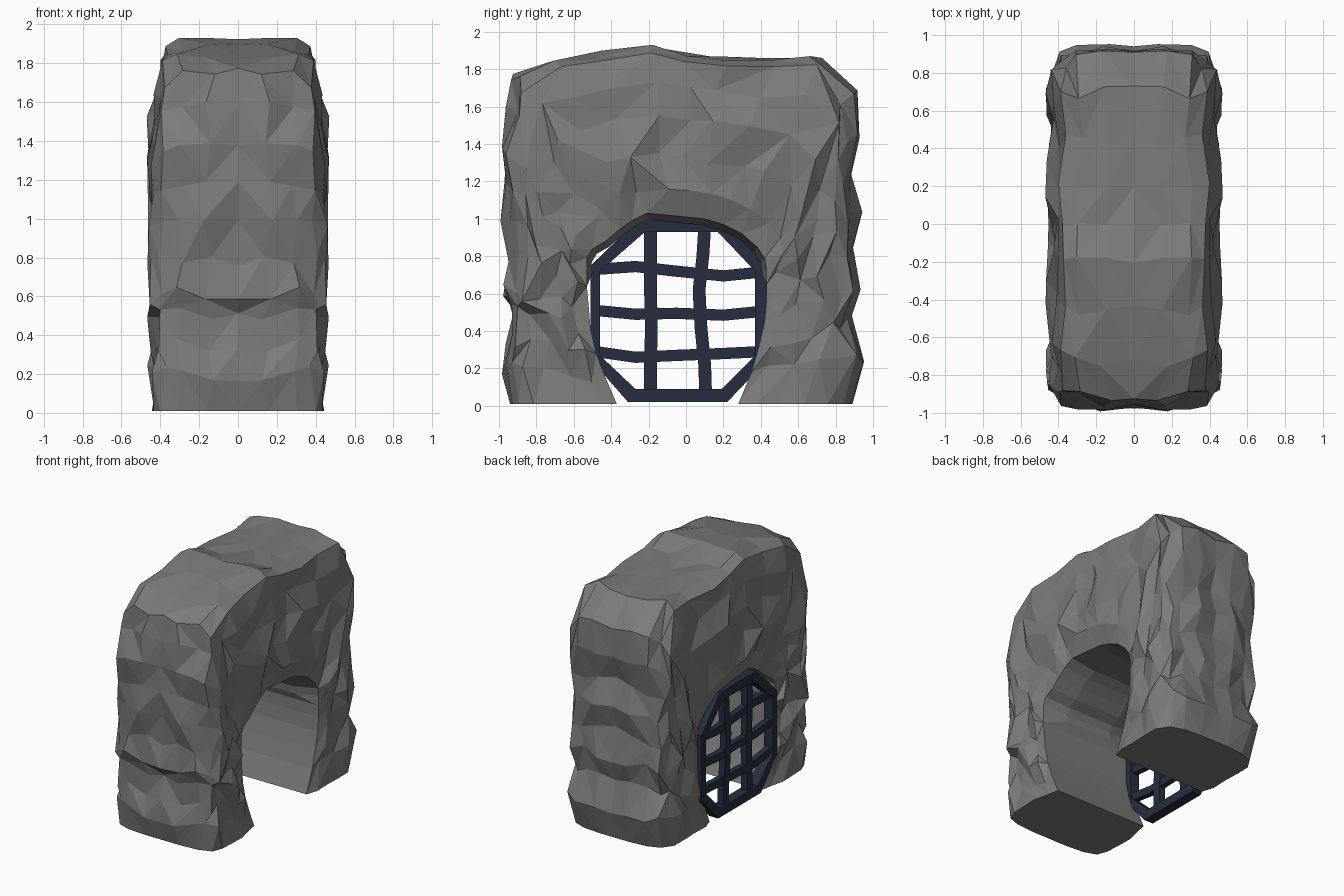
import bpy, bmesh, random
from mathutils import Vector

if "Cube" in bpy.data.objects:
    bpy.data.objects.remove(bpy.data.objects["Cube"])

random.seed(5)

# Matching side outlines (y, z) running from the front foot over to the back foot
OUTER = [(-.94, .02), (-.98, .2), (-.94, .36), (-.93, .5), (-.98, .61), (-.95, .8), (-.96, 1.0),
         (-.95, 1.2), (-.96, 1.4), (-.95, 1.6), (-.92, 1.78), (-.72, 1.85), (-.45, 1.89),
         (-.17, 1.94), (.02, 1.88), (.2, 1.87), (.45, 1.86), (.7, 1.87), (.9, 1.7), (.93, 1.45),
         (.88, 1.24), (.91, 1.05), (.89, .85), (.94, .64), (.89, .45), (.97, .25), (.89, .02)]
INNER = [(-.37, .02), (-.43, .15), (-.48, .28), (-.51, .41), (-.52, .53), (-.53, .64), (-.53, .73),
         (-.53, .79), (-.5, .84), (-.43, .88), (-.36, .94), (-.29, .99), (-.21, 1.03),
         (-.1, 1.02), (0, 1.01), (.1, 1.0), (.2, .97), (.3, .92), (.38, .85), (.42, .79),
         (.43, .73), (.43, .65), (.43, .56), (.42, .45), (.39, .32), (.35, .18), (.28, .02)]
# Half cross-section: (x, fraction from outer outline to inner outline)
SECTION = [(0, 0), (.15, 0), (.29, .02), (.385, .08), (.425, .22), (.435, .42),
           (.435, .64), (.425, .85), (.4, 1), (.2, 1), (0, 1)]


def new_object(name, bm, material):
    bmesh.ops.recalc_face_normals(bm, faces=bm.faces[:])
    mesh = bpy.data.meshes.new(name)
    bm.to_mesh(mesh)
    bm.free()
    obj = bpy.data.objects.new(name, mesh)
    bpy.context.collection.objects.link(obj)
    mesh.materials.append(material)
    return obj


def colour(name, rgb):
    mat = bpy.data.materials.new(name)
    mat.diffuse_color = (*rgb, 1)
    mat.use_nodes = True
    mat.node_tree.nodes["Principled BSDF"].inputs["Base Color"].default_value = mat.diffuse_color
    return mat


stone = colour("dark_stone", (.2, .2, .2))
iron = colour("dark_iron", (.019, .027, .05))

# Craggy rock arch: one jittered half swept along the outlines, then mirrored
bm = bmesh.new()
rings = []
last = len(OUTER) - 1
rnd = random.uniform
for i, (o, n) in enumerate(zip(OUTER, INNER)):
    o, n = Vector(o), Vector(n)
    out = (o - n).normalized()
    along = Vector((-out.y, out.x))
    foot = i in (0, last)
    top = 10 < i < 18
    ring = []
    for j, (x, t) in enumerate(SECTION):
        if j < 4 and top:
            t *= .5                      # flatter shoulders on the top
        p = o.lerp(n, t)
        if 3 < j < 8:                    # craggy sides
            if not foot:
                p += along * rnd(-.04, .04) + out * rnd(-.02, .02)
            x += rnd(-.035, .035) * (.3 if foot else 1)
        elif j < 4:                      # craggy outer face and top
            if not foot:
                p += out * rnd(-.035, .02) * (.5 if top else 1) + along * rnd(-.04, .04)
            x += rnd(-.03, .03) if j else 0
        elif j > 8 and 5 < i < last - 5:  # ceiling sags in the middle
            p -= out * .035
        if p.y > 1.7:
            x = min(x, .4)
        ring.append(bm.verts.new((x, p.x, .01 if foot else max(p.y, .01))))
    rings.append(ring)
for a, b in zip(rings, rings[1:]):
    for j in range(len(SECTION) - 1):
        q = (a[j], a[j + 1], b[j + 1], b[j])
        # random diagonals give the broken-stone facets
        k = random.randint(0, 1)
        bm.faces.new((q[k], q[k + 1], q[k + 2]))
        bm.faces.new((q[k], q[k + 2], q[(k + 3) % 4]))
bm.faces.new(rings[0])
bm.faces.new(rings[-1])
bmesh.ops.mirror(bm, geom=bm.verts[:] + bm.edges[:] + bm.faces[:], axis='X', merge_dist=.0005)
new_object("rock_arch", bm, stone)

# Grate closing the tunnel on the left side
GX = -.395


def ribbon(name, left, right, depth, closed=False):
    """Bar with a rectangular section between two (y, z) edge paths."""
    bm = bmesh.new()
    secs = [[bm.verts.new((GX + s * depth / 2, *p)) for s, p in ((-1, l), (1, l), (1, r), (-1, r))]
            for l, r in zip(left, right)]
    pairs = list(zip(secs, secs[1:])) + ([(secs[-1], secs[0])] if closed else [])
    for a, b in pairs:
        for k in range(4):
            bm.faces.new((a[k], a[(k + 1) % 4], b[(k + 1) % 4], b[k]))
    if not closed:
        bm.faces.new(secs[0])
        bm.faces.new(secs[-1])
    return new_object(name, bm, iron)


# Octagonal frame
outer = [(-.31, .02), (.22, .02), (.43, .24), (.43, .75), (.2, 1.0), (-.25, 1.0), (-.51, .75), (-.51, .25)]
inner = [(-.27, .09), (.19, .09), (.37, .27), (.37, .72), (.17, .93), (-.22, .93), (-.46, .72), (-.46, .27)]
ribbon("grate_frame", outer, inner, .08, closed=True)

# Slightly bent upright bars
for k, (y, bend) in enumerate(((-.19, (0, 0, .005, 0, 0, 0)), (.09, (.015, .01, -.01, -.02, 0, .01)))):
    zs = [.06, .22, .42, .62, .8, .96]
    ribbon(f"upright_bar_{k + 1}", [(y + d - .034, z) for d, z in zip(bend, zs)],
           [(y + d + .034, z) for d, z in zip(bend, zs)], .05)

# Slightly bent cross bars
bends = ((.27, (.02, -.01, 0, .01, .02)), (.5, (.01, -.01, -.005, -.015, .005)),
         (.72, (.01, .025, 0, -.025, -.005)))
for k, (z, bend) in enumerate(bends):
    ys = [-.48, -.27, -.05, .2, .4]
    ribbon(f"cross_bar_{k + 1}", [(y, z + d - .03) for d, y in zip(bend, ys)],
           [(y, z + d + .03) for d, y in zip(bend, ys)], .045)
